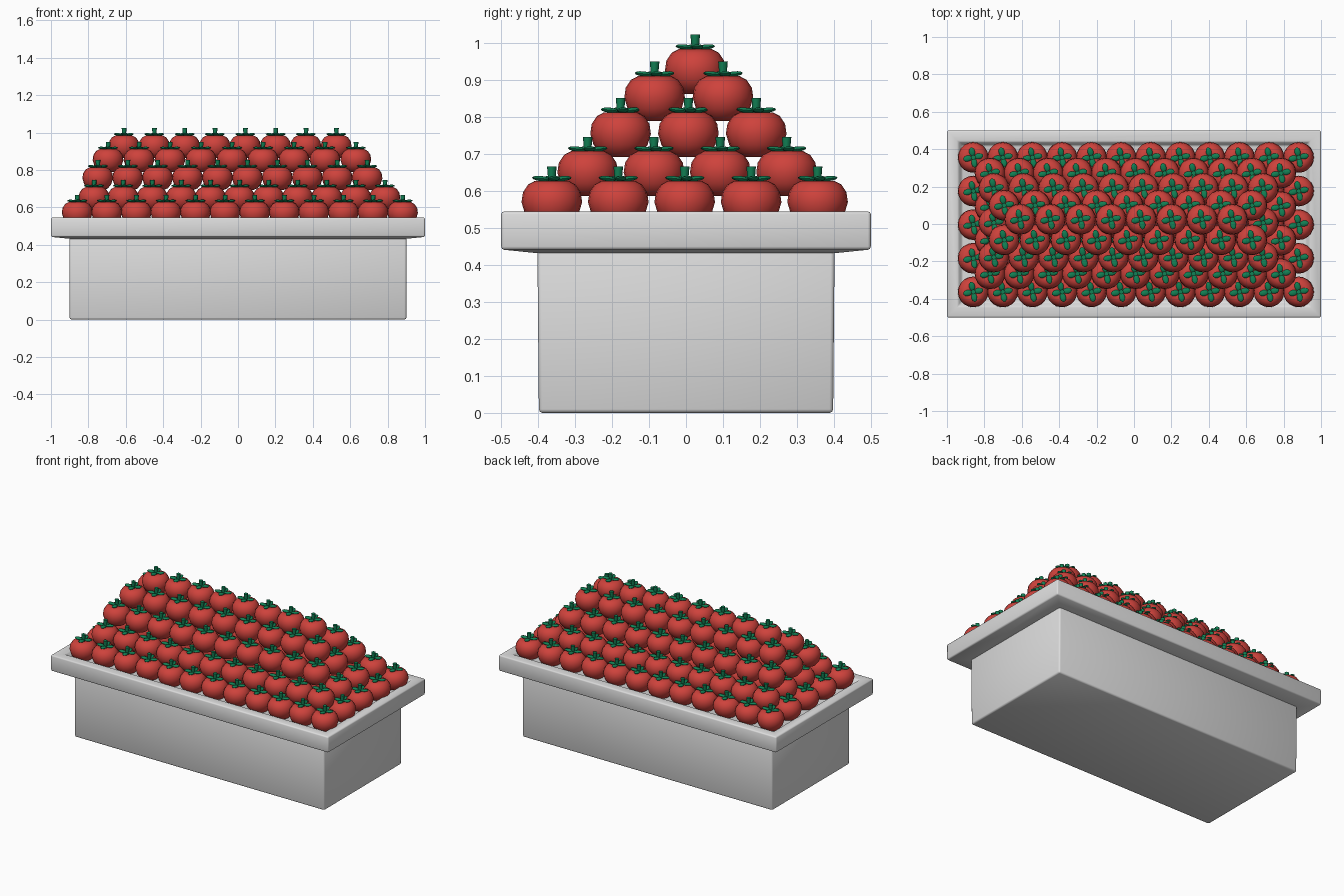
import bpy, bmesh, math, random
from mathutils import Matrix, Vector

if "Cube" in bpy.data.objects:
    bpy.data.objects.remove(bpy.data.objects["Cube"])

random.seed(4)

def material(name, rgb):
    m = bpy.data.materials.new(name)
    m.diffuse_color = (*rgb, 1)
    m.use_nodes = True
    m.node_tree.nodes["Principled BSDF"].inputs["Base Color"].default_value = m.diffuse_color
    return m

RED = material("tomato red", (0.62, 0.055, 0.045))
GREEN = material("leaf green", (0.006, 0.22, 0.09))
GREY = material("pale grey", (0.72, 0.72, 0.72))

def finish(bm, name, mats):
    me = bpy.data.meshes.new(name)
    bmesh.ops.recalc_face_normals(bm, faces=bm.faces)
    bm.to_mesh(me)
    bm.free()
    for m in mats:
        me.materials.append(m)
    return me

def rect_loft(name, rings, bevel):
    """Skin a stack of rectangles given as (half x, half y, z)."""
    bm = bmesh.new()
    loops = [[bm.verts.new((sx * hx, sy * hy, z))
              for sx, sy in ((-1, -1), (1, -1), (1, 1), (-1, 1))] for hx, hy, z in rings]
    for a, b in zip(loops, loops[1:]):
        for i in range(4):
            j = (i + 1) % 4
            bm.faces.new((a[i], a[j], b[j], b[i]))
    bm.faces.new(loops[0][::-1])
    bm.faces.new(loops[-1])
    ob = bpy.data.objects.new(name, finish(bm, name, [GREY]))
    bpy.context.collection.objects.link(ob)
    mod = ob.modifiers.new("soft edges", 'BEVEL')
    mod.width, mod.segments = bevel, 2
    mod.limit_method, mod.angle_limit = 'ANGLE', math.radians(30)
    for p in ob.data.polygons:
        p.use_smooth = True
    return ob

# Stand: pedestal and recessed tray
rect_loft("pedestal", [(0.9, 0.398, 0), (0.9, 0.402, 0.445)], 0.01)
rect_loft("tray", [(0.9, 0.402, 0.432), (1.0, 0.5, 0.442), (1.0, 0.5, 0.545),
                   (0.94, 0.44, 0.545), (0.92, 0.42, 0.512)], 0.008)

# Tomato: lathed body, four leaves and a stem
PROFILE = [(0, 0.005), (0.03, 0), (0.055, 0.01), (0.073, 0.033), (0.082, 0.063),
           (0.078, 0.09), (0.064, 0.111), (0.045, 0.121), (0.025, 0.121), (0, 0.113)]

def tomato_mesh():
    bm = bmesh.new()
    n = 20
    rings = []
    for r, z in PROFILE:
        if r == 0:
            rings.append([bm.verts.new((0, 0, z))] * n)
        else:
            rings.append([bm.verts.new((r * math.cos(2 * math.pi * i / n),
                                        r * math.sin(2 * math.pi * i / n), z)) for i in range(n)])
    for a, b in zip(rings, rings[1:]):
        for i in range(n):
            j = (i + 1) % n
            bm.faces.new(list(dict.fromkeys((a[i], a[j], b[j], b[i]))))
    body = set(bm.faces)
    # leaves
    for k in range(4):
        mat = (Matrix.Rotation(k * math.pi / 2 + 0.2, 4, 'Z') @ Matrix.Translation((0.03, 0, 0.127))
               @ Matrix.Rotation(math.radians(-6), 4, 'Y') @ Matrix.Diagonal((0.025, 0.016, 0.007, 1)))
        bmesh.ops.create_uvsphere(bm, u_segments=10, v_segments=6, radius=1, matrix=mat)
    # stem, slightly flared at the tip
    bmesh.ops.create_cone(bm, cap_ends=True, segments=8, radius1=0.009, radius2=0.013,
                          depth=0.046, matrix=Matrix.Translation((0.001, 0, 0.137)))
    for f in bm.faces:
        f.material_index = 0 if f in body else 1
        f.smooth = len(f.verts) <= 4
    me = finish(bm, "tomato", [RED, GREEN])
    me.set_sharp_from_angle(angle=math.radians(50))
    return me

TOMATO = tomato_mesh()

# Pyramid pile: (count x, first x, last x, count y, first y, last y, base z)
LAYERS = [(12, -0.86, 0.88, 5, -0.363, 0.356, 0.507),
          (11, -0.77, 0.785, 4, -0.266, 0.272, 0.587),
          (10, -0.75, 0.69, 3, -0.177, 0.19, 0.692),
          (9, -0.695, 0.63, 2, -0.085, 0.10, 0.790),
          (8, -0.61, 0.525, 1, 0.025, 0.025, 0.863)]
for li, (nx, x0, x1, ny, y0, y1, z) in enumerate(LAYERS):
    for j in range(ny):
        for i in range(nx):
            ob = bpy.data.objects.new(f"tomato_layer{li + 1}_{j + 1}_{i + 1}", TOMATO)
            ob.location = (x0 + (x1 - x0) * i / (nx - 1),
                           y0 + (y1 - y0) * j / max(ny - 1, 1), z)
            bpy.context.collection.objects.link(ob)
